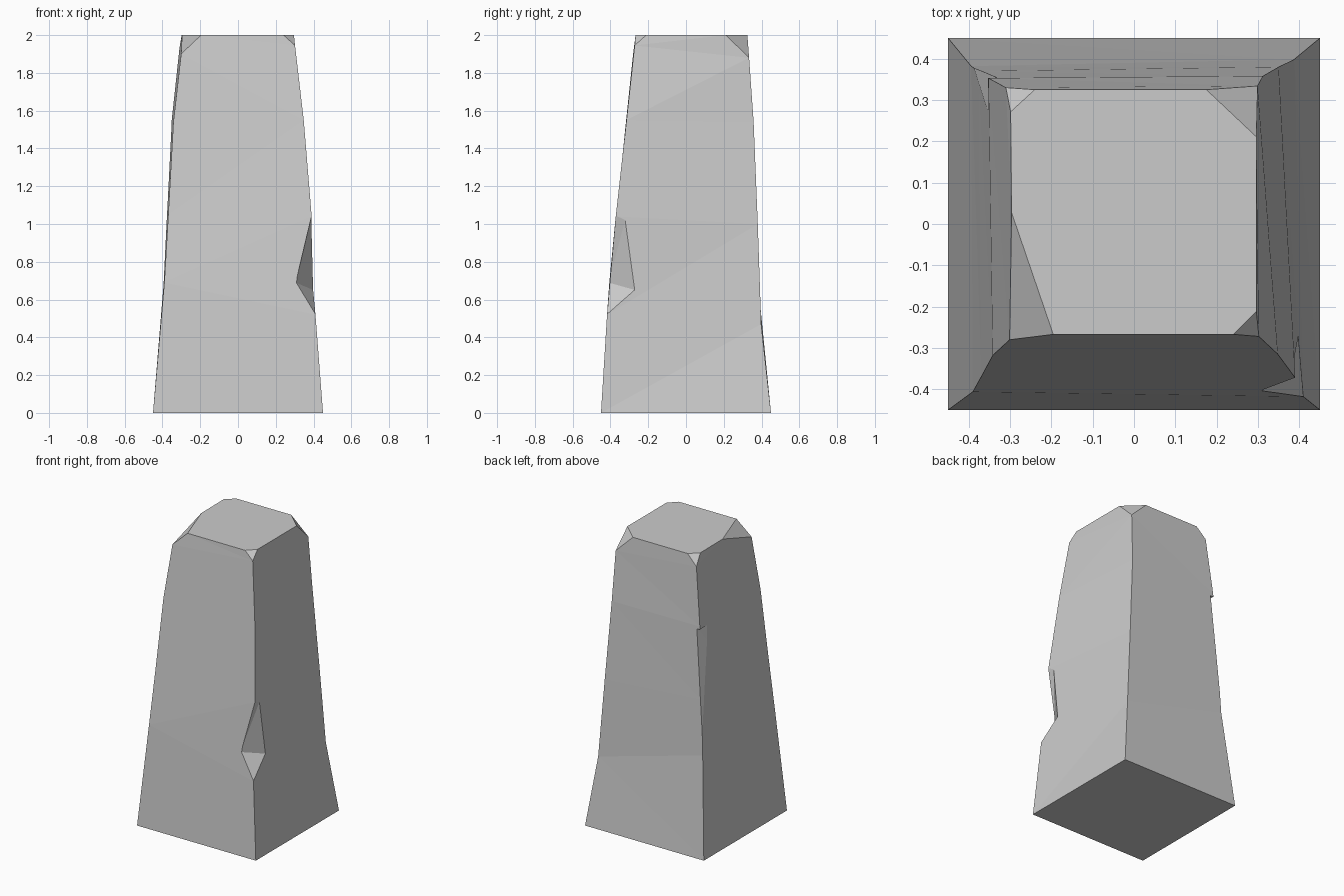
import bpy, bmesh
from mathutils import Vector

if "Cube" in bpy.data.objects:
    bpy.data.objects.remove(bpy.data.objects["Cube"])


def make_object(name, bm):
    bmesh.ops.recalc_face_normals(bm, faces=bm.faces[:])
    mesh = bpy.data.meshes.new(name)
    bm.to_mesh(mesh)
    bm.free()
    obj = bpy.data.objects.new(name, mesh)
    bpy.context.collection.objects.link(obj)
    return obj


def chip(target, name, points):
    """Break a piece off the stone with a convex cutter."""
    bm = bmesh.new()
    for p in points:
        bm.verts.new(p)
    bmesh.ops.convex_hull(bm, input=bm.verts[:])
    cutter = make_object(name, bm)
    cutter.hide_render = True
    mod = target.modifiers.new(name, 'BOOLEAN')
    mod.operation = 'DIFFERENCE'
    mod.solver = 'EXACT'
    mod.object = cutter
    bpy.context.view_layer.objects.active = target
    bpy.ops.object.modifier_apply(modifier=name)
    bpy.data.objects.remove(cutter)


# Tapered body: rings of four corners (front left, front right, back right, back left)
rings = [
    [(-.45, -.45, 0), (.45, -.45, 0), (.45, .45, 0), (-.45, .45, 0)],
    [(-.39, -.406, .69), (.41, -.418, .52), (.387, .398, .47), (-.394, .382, .68)],
    [(-.369, -.368, 1.05), (.39, -.372, 1.04), (.35, .38, 1.0), (-.376, .37, 1.05)],
    [(-.342, -.318, 1.54), (.348, -.315, 1.55), (.312, .358, 1.54), (-.352, .353, 1.54)],
    [(-.301, -.28, 1.9), (.302, -.272, 1.945), (.299, .334, 1.88), (-.31, .33, 1.93)],
    [(-.293, -.267, 2), (.296, -.267, 2), (.296, .325, 2), (-.299, .325, 2)],
]
bm = bmesh.new()
loops = [[bm.verts.new(p) for p in ring] for ring in rings]
for a, b in zip(loops, loops[1:]):
    for i in range(4):
        j = (i + 1) % 4
        bm.faces.new((a[i], a[j], b[j], b[i]))
bm.faces.new(loops[0][::-1])
bm.faces.new(loops[-1])

# Broken top corners: one plane each through three points
corners = [
    [(-.301, -.28, 1.9), (-.195, -.268, 2), (-.297, .03, 2)],
    [(.302, -.272, 1.945), (.24, -.268, 2), (.297, -.21, 2)],
    [(.299, .334, 1.88), (.175, .325, 2), (.297, .21, 2)],
    [(-.31, .33, 1.93), (-.24, .325, 2), (-.30, .27, 2)],
]
for pts in corners:
    p, q, r = map(Vector, pts)
    n = (q - p).cross(r - p)
    if n.z < 0:
        n.negate()
    res = bmesh.ops.bisect_plane(bm, geom=bm.verts[:] + bm.edges[:] + bm.faces[:],
                                 dist=1e-4, plane_co=p, plane_no=n, clear_outer=True)
    bmesh.ops.holes_fill(bm, edges=[e for e in bm.edges if e.is_boundary], sides=0)
bmesh.ops.triangulate(bm, faces=[f for f in bm.faces if len(f.verts) == 4])
stone = make_object("stone_pillar", bm)

# Notch in the front right edge
chip(stone, "front_notch", [
    (.305, -.41, .69), (.412, -.25, .645), (.39, -.374, 1.045), (.39, -.32, 1.03),
    (.411, -.419, .52), (.6, -.6, .75)])

# Long flake with a small ledge on the back left edge
chip(stone, "back_flake", [
    (-.395, .383, .72), (-.33, .354, 1.52), (-.352, .275, 1.52), (-.368, .25, 1.38),
    (-.45, .45, 1.52), (-.5, .5, .74)])
